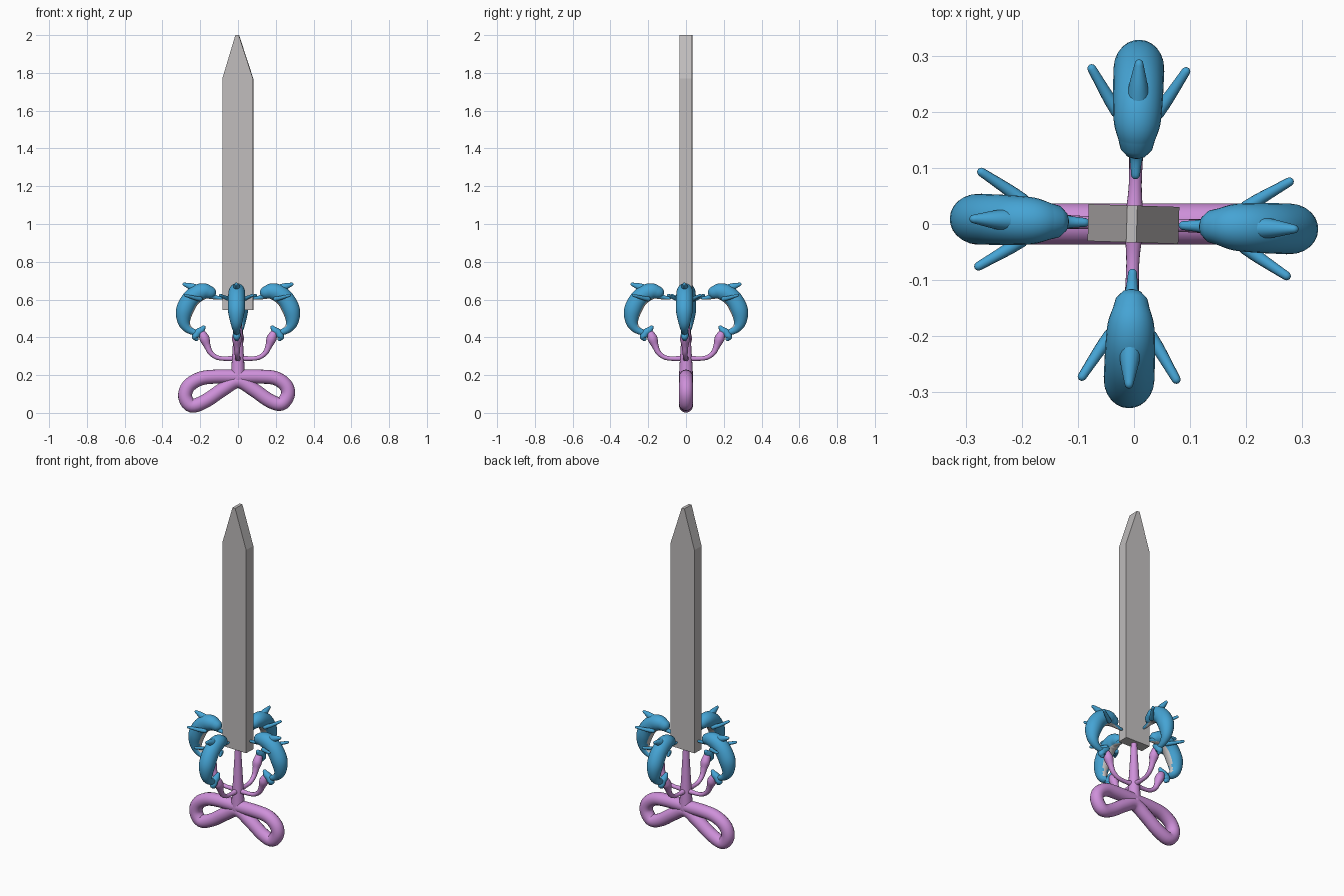
import bpy, bmesh, math
from mathutils import Vector, Matrix

if "Cube" in bpy.data.objects:
    bpy.data.objects.remove(bpy.data.objects["Cube"])


def material(name, rgb):
    m = bpy.data.materials.new(name)
    m.diffuse_color = (*rgb, 1)
    m.use_nodes = True
    m.node_tree.nodes["Principled BSDF"].inputs["Base Color"].default_value = m.diffuse_color
    return m


STEEL = material("blade grey", (0.53, 0.51, 0.51))
PINK = material("orchid pink", (0.62, 0.28, 0.70))
BLUE = material("dolphin blue", (0.06, 0.37, 0.66))
BELLY = material("belly grey", (0.62, 0.60, 0.60))


def smooth_path(pts, closed, steps):
    """Catmull-Rom through (x, y, z, radius) points."""
    P = [Vector(p) for p in pts]
    n = len(P)
    get = (lambda i: P[i % n]) if closed else (lambda i: P[max(0, min(n - 1, i))])
    out = []
    for i in range(n if closed else n - 1):
        a, b, c, d = get(i - 1), get(i), get(i + 1), get(i + 2)
        for s in range(steps):
            t = s / steps
            out.append(0.5 * (2 * b + (c - a) * t + (2 * a - 5 * b + 4 * c - d) * t * t
                              + (3 * b - a - 3 * c + d) * t ** 3))
    if not closed:
        out.append(P[-1])
    return out


def add_tube(bm, pts, closed=False, side_scale=1.0, sides=16, steps=5):
    """Sweep a round section, with domed ends, along a path."""
    path = smooth_path(pts, closed, steps)
    n = len(path)
    pos = [p.to_3d() for p in path]
    rad = [p[3] for p in path]
    tan = []
    for i in range(n):
        a, b = (i - 1, (i + 1) % n) if closed else (max(i - 1, 0), min(i + 1, n - 1))
        tan.append((pos[b] - pos[a]).normalized())
    if not closed:
        # domed caps: extra shrinking rings beyond both ends
        for end, sign in ((0, -1), (-1, 1)):
            p, t, r = pos[end].copy(), tan[end].copy(), rad[end]
            for ang in (30, 60, 82):
                k = math.radians(ang)
                item = (p + t * sign * r * math.sin(k), t, r * math.cos(k))
                for lst, v in zip((pos, tan, rad), item):
                    lst.insert(0, v) if sign < 0 else lst.append(v)
    rings = []
    for p, t, r in zip(pos, tan, rad):
        side = Vector((0, 1, 0))
        side = (side - t * side.dot(t)).normalized()
        up = t.cross(side)
        rings.append([bm.verts.new(p + r * (side * side_scale * math.cos(k) + up * math.sin(k)))
                      for k in (2 * math.pi * j / sides for j in range(sides))])
    m = len(rings)
    for i in range(m if closed else m - 1):
        a, b = rings[i], rings[(i + 1) % m]
        for j in range(sides):
            k = (j + 1) % sides
            bm.faces.new((a[j], a[k], b[k], b[j]))
    if not closed:
        bm.faces.new(rings[0][::-1])
        bm.faces.new(rings[-1])


def finish(bm, name, mats, smooth=True, turn=0.0):
    bmesh.ops.recalc_face_normals(bm, faces=bm.faces)
    me = bpy.data.meshes.new(name)
    for f in bm.faces:
        f.smooth = smooth
    bm.to_mesh(me)
    bm.free()
    for m in mats:
        me.materials.append(m)
    ob = bpy.data.objects.new(name, me)
    ob.matrix_world = Matrix.Rotation(turn, 4, 'Z')
    bpy.context.collection.objects.link(ob)
    return ob


TWIST = math.radians(-1.8)

# blade: extruded outline with a blunt point
bm = bmesh.new()
outline = [(-.082, .545), (.08, .545), (.08, 1.77), (.005, 2), (-.013, 2), (-.082, 1.77)]
face = bm.faces.new([bm.verts.new((x, -.033, z)) for x, z in outline])
ext = bmesh.ops.extrude_face_region(bm, geom=[face])
bmesh.ops.translate(bm, vec=(0, .066, 0), verts=[v for v in ext['geom'] if isinstance(v, bmesh.types.BMVert)])
finish(bm, "blade", [STEEL], smooth=False, turn=TWIST)

# looped bow at the base
bm = bmesh.new()
loop = [(0, .192), (.12, .192), (.2, .183), (.253, .145), (.264, .095), (.228, .048), (.165, .066),
        (.08, .125), (0, .168), (-.08, .125), (-.17, .064), (-.245, .038), (-.280, .085),
        (-.262, .142), (-.2, .181), (-.12, .192)]
add_tube(bm, [(x, 0, z, .037) for x, z in loop], closed=True)
finish(bm, "handle_bow", [PINK])

# tapered post
bm = bmesh.new()
add_tube(bm, [(0, 0, .18, .038), (0, 0, .27, .033), (0, 0, .40, .025), (0, 0, .56, .016)])
finish(bm, "handle_post", [PINK])

for i in range(4):
    turn = i * math.pi / 2 + TWIST
    # curved arm carrying a dolphin
    bm = bmesh.new()
    arm = [(0, .29, .018), (.06, .287, .012), (.11, .293, .012), (.145, .318, .014),
           (.163, .355, .018), (.176, .39, .026), (.187, .415, .022)]
    add_tube(bm, [(x, 0, z, r) for x, z, r in arm])
    finish(bm, f"arm_{i}", [PINK], turn=turn)

    # dolphin body, from forehead to tail, and its beak
    bm = bmesh.new()
    body = [(.150, .638, .034), (.178, .643, .043), (.215, .633, .046), (.255, .597, .047),
            (.283, .54, .046), (.286, .48, .033), (.262, .442, .021), (.22, .422, .014)]
    add_tube(bm, [(x, 0, z, r) for x, z, r in body], side_scale=.96, sides=24)
    add_tube(bm, [(.15, 0, .625, .022), (.12, 0, .612, .012), (.088, 0, .607, .008)])
    # belly and lower jaw face the inside of the curve
    focus = Vector((.17, 0, .53))
    bm.normal_update()
    bmesh.ops.recalc_face_normals(bm, faces=bm.faces)
    for f in bm.faces:
        c = f.calc_center_median()
        if c.z > .45 and f.normal.dot((focus - c).normalized()) > .66:
            f.material_index = 1
    finish(bm, f"dolphin_body_{i}", [BLUE, BELLY], turn=turn)

    # dorsal fin, side fins and tail flukes
    bm = bmesh.new()
    add_tube(bm, [(.215, 0, .655, .024), (.25, 0, .669, .018), (.285, 0, .681, .009)], side_scale=.9)
    for s in (-1, 1):
        add_tube(bm, [(.20, s * .035, .603, .013), (.225, s * .053, .608, .011),
                      (.275, s * .084, .622, .008)], sides=10)
    add_tube(bm, [(.182, 0, .452, .011), (.196, 0, .436, .019), (.214, 0, .423, .020),
                  (.225, 0, .403, .020), (.221, 0, .392, .012)])
    finish(bm, f"dolphin_fins_{i}", [BLUE], turn=turn)
